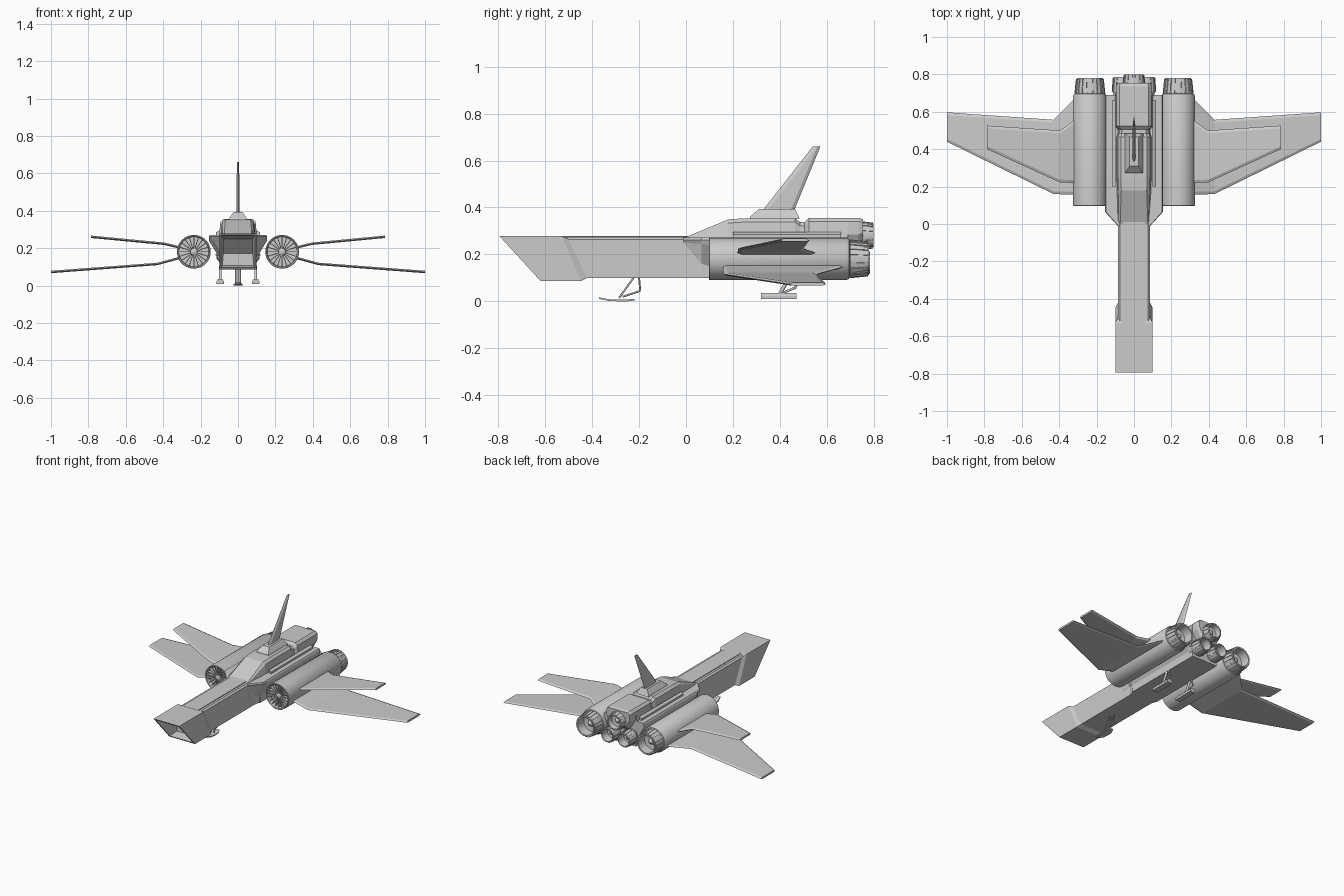
import bpy, bmesh, math
from mathutils import Vector

if "Cube" in bpy.data.objects:
    bpy.data.objects.remove(bpy.data.objects["Cube"])


def mesh(name, bm, angle=None):
    bmesh.ops.recalc_face_normals(bm, faces=bm.faces)
    me = bpy.data.meshes.new(name)
    bm.to_mesh(me)
    bm.free()
    ob = bpy.data.objects.new(name, me)
    bpy.context.collection.objects.link(ob)
    if angle:
        bpy.context.view_layer.objects.active = ob
        ob.select_set(True)
        bpy.ops.object.shade_smooth_by_angle(angle=math.radians(angle))
        ob.select_set(False)
    return ob


def loft(name, rings, angle=None, cap_start=True, cap_end=True):
    """Skin a list of equal-length closed rings."""
    bm = bmesh.new()
    rows = [[bm.verts.new(p) for p in r] for r in rings]
    n = len(rows[0])
    for a, b in zip(rows, rows[1:]):
        for i in range(n):
            j = (i + 1) % n
            bm.faces.new((a[i], a[j], b[j], b[i]))
    if cap_start:
        bm.faces.new(rows[0])
    if cap_end:
        bm.faces.new(rows[-1])
    return mesh(name, bm, angle)


def section(y, half):
    """Symmetric cross-section at y from right-hand (x, z) points, top to bottom."""
    return [(x, y, z) for x, z in half] + [(-x, y, z) for x, z in reversed(half)]


def lathe(name, cx, cz, profile, n=32):
    """Revolve (radius, y) points around a lengthwise axis."""
    rings = [[(cx + r * math.cos(2 * math.pi * i / n), y, cz + r * math.sin(2 * math.pi * i / n))
              for i in range(n)] for r, y in profile]
    return loft(name, rings, 35)


def radial_bars(name, cx, cz, n, pts, width, depth):
    """Thin bars from (r, y) to (r, y) repeated round an axis."""
    bm = bmesh.new()
    (r0, y0), (r1, y1) = pts
    for i in range(n):
        a = 2 * math.pi * i / n
        u, t = Vector((math.cos(a), 0, math.sin(a))), Vector((-math.sin(a), 0, math.cos(a)))
        c = Vector((cx, 0, cz))
        off = Vector((0, depth, 0)) if abs(r1 - r0) > 0.03 else -u * depth
        v = []
        for r, y in ((r0, y0), (r1, y1)):
            p = c + u * r + Vector((0, y, 0))
            v.append([bm.verts.new(q) for q in (p - t * width, p + t * width,
                                                p + t * width + off, p - t * width + off)])
        for k in range(4):
            m = (k + 1) % 4
            bm.faces.new((v[0][k], v[0][m], v[1][m], v[1][k]))
        bm.faces.new(v[0])
        bm.faces.new(v[1])
    return mesh(name, bm)


def strut(name, a, b, r):
    a, b = Vector(a), Vector(b)
    d = b - a
    bm = bmesh.new()
    bmesh.ops.create_cone(bm, cap_ends=True, segments=10, radius1=r, radius2=r, depth=d.length)
    bm.transform(d.to_track_quat('Z', 'Y').to_matrix().to_4x4())
    bmesh.ops.translate(bm, verts=bm.verts, vec=(a + b) / 2)
    return mesh(name, bm, 40)


def nozzle(name, x, z, r, y0, y1, n):
    """Flared exhaust: collar, tapering petals and hollow throat."""
    d = y1 - y0
    lathe(name, x, z, [(r * .85, y0 - .03), (r * .85, y0), (r * .97, y0 + d * .12), (r * .95, y0 + d * .4),
                       (r * .85, y1), (r * .75, y1), (r * .7, y0 + d * .3), (r * .3, y0 + d * .25),
                       (r * .08, y0 + d * .6)])
    radial_bars(name + "_petals", x, z, n, [(r * 1.02, y0 + d * .1), (r * .92, y1 - d * .04)], r * .09, r * .15)


# slanted nose scoop with hollow intake
def quad(w, top, bot, yt, yb):
    return [(w, yt, top), (w, yb, bot), (-w, yb, bot), (-w, yt, top)]


loft("nose_scoop", [quad(.085, .265, .10, -.50, -.42), quad(.1, .278, .087, -.53, -.447),
                    quad(.1, .278, .087, -.795, -.62), quad(.09, .268, .097, -.786, -.629),
                    quad(.078, .25, .115, -.64, -.5)])

# long neck
neck = [(.075, .274), (.086, .264), (.086, .10)]
loft("neck", [section(y, neck) for y in (-.56, .1)])
loft("neck_spine_rail", [section(y, [(.06, .279), (.06, .268)]) for y in (-.53, .06)])

# flared main hull between the engines
hull = [(.15, .272), (.155, .262), (.155, .24), (.1, .15), (.095, .1)]
flare = [(.084, .272), (.087, .262), (.086, .25), (.086, .15), (.086, .1)]
mid = [(.15, .272), (.155, .262), (.14, .245), (.086, .16), (.086, .1)]
loft("hull", [section(-.01, flare), section(.065, mid), section(.1, hull), section(.69, hull)])
loft("hull_belly", [section(.1, [(.1, .2), (.1, .1)]), section(.7, [(.1, .2), (.1, .1)])])

# upper cabin with sloping windscreen and notched rear
def cab(y, w, top, c=.016):
    return section(y, [(w - c, top), (w, top - c), (w + .008, .262)])


loft("upper_cabin", [cab(-.005, .078, .272, .004), cab(.18, .084, .349), cab(.25, .086, .354),
                     cab(.465, .086, .354), cab(.485, .08, .338), cab(.505, .08, .338),
                     cab(.525, .094, .356), cab(.69, .094, .356)])
tail = [(.078, .356), (.094, .34), (.094, .285), (.06, .225)]
tail_end = [(.075, .35), (.088, .338), (.088, .295), (.06, .25)]
loft("tail_housing", [section(.66, tail), section(.735, tail), section(.755, tail_end)])
for s in (1, -1):
    loft("roof_side_rail", [[(s * x, y, z) for x, z in ((.1, .268), (.118, .268), (.118, .285), (.1, .295))]
                            for y in (.2, .66)])

# fin pedestal and swept fin
loft("fin_base", [[(.05, .27, .35), (.05, .485, .35), (-.05, .485, .35), (-.05, .27, .35)],
                  [(.045, .275, .362), (.045, .48, .362), (-.045, .48, .362), (-.045, .275, .362)],
                  [(.024, .31, .393), (.024, .465, .393), (-.024, .465, .393), (-.024, .31, .393)]])
loft("tail_fin", [[(0, a, z), (t, a + .02, z), (t, b - .015, z), (0, b, z), (-t, b - .015, z), (-t, a + .02, z)]
                  for a, b, z, t in ((.325, .46, .385, .009), (.54, .573, .66, .006))])


# wings: stations of (x, leading y, trailing y, z)
def wing(name, s, stations):
    rings = []
    for x, a, b, z in stations:
        t = .0065
        rings.append([(s * x, y, z + h) for y, h in ((a, 0), (a + .015, t), (b - .015, t),
                                                     (b, 0), (b - .015, -t), (a + .015, -t))])
    loft(name, rings)


for s in (1, -1):
    side = "right" if s > 0 else "left"
    wing(side + "_lower_wing", s, [(.27, .155, .69, .158), (.32, .157, .668, .146),
                                   (.43, .16, .557, .116), (1, .44, .597, .073)])
    wing(side + "_upper_wing", s, [(.27, .22, .575, .196), (.32, .22, .553, .206),
                                   (.395, .222, .5, .224), (.785, .40, .526, .261)])

    # main engines: tube, fan and ribbed nozzle
    ex, ez = s * .236, .181
    lathe(side + "_engine", ex, ez, [(.07, .70), (.084, .695), (.09, .685), (.09, .1), (.087, .097), (.081, .1),
                                     (.079, .135), (.02, .135), (.018, .115), (.004, .108)], 40)
    radial_bars(side + "_fan_blades", ex, ez, 20, [(.015, .118), (.08, .112)], .0022, .02)
    nozzle(side + "_engine_nozzle", ex, ez, .081, .69, .78, 20)

    # lower small exhausts
    nozzle(side + "_lower_nozzle", s * .064, .165, .054, .70, .785, 14)

    # main landing gear
    gx = s * .095
    strut(side + "_gear_leg", (gx, .44, .105), (gx, .40, .03), .008)
    strut(side + "_gear_brace", (gx, .47, .06), (gx, .41, .035), .005)
    strut(side + "_gear_link", (gx, .455, .105), (gx, .47, .06), .005)
    loft(side + "_gear_pad", [[(gx + x, y, z) for x, z in
                               ((-.02, .009), (.02, .009), (.02, .022), (.011, .035), (-.011, .035), (-.02, .022))]
                              for y in (.32, .47)])
    # nose gear fork
    strut(side + "_nose_gear_fork", (s * .012, -.22, .105), (s * .012, -.285, .015), .004)

nozzle("upper_nozzle", 0, .28, .06, .745, .80, 14)

# nose skid: thin plate with raised tips
strut("nose_gear_brace", (0, -.20, .10), (0, -.195, .045), .004)
strut("nose_gear_link", (0, -.195, .045), (0, -.27, .02), .004)
loft("nose_skid", [[(-w, y, z), (w, y, z), (w, y, z + .007), (-w, y, z + .007)]
                   for y, w, z in ((-.37, .008, .01), (-.33, .022, .002), (-.29, .025, 0),
                                   (-.25, .022, 0), (-.22, .01, .004))])
